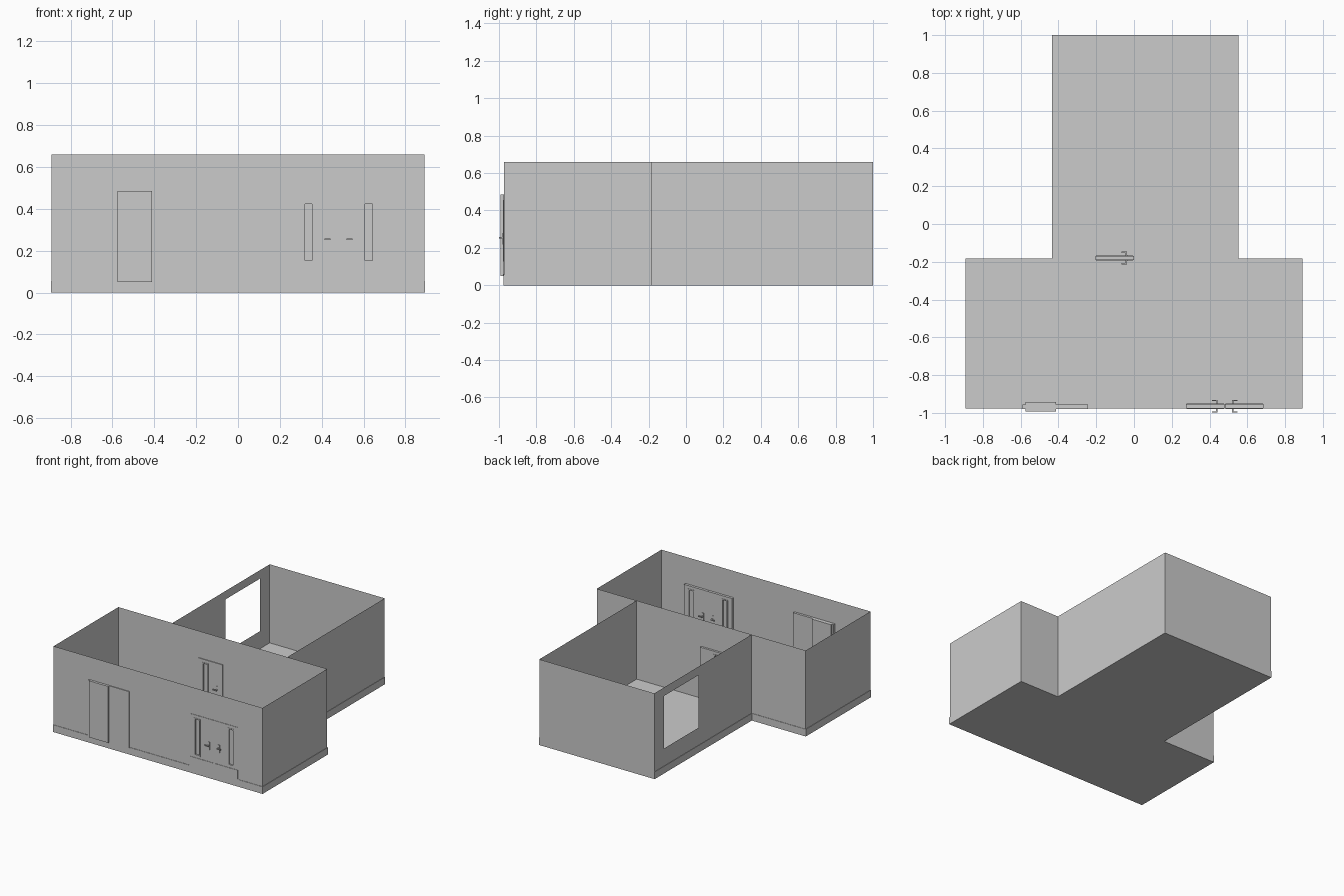
import bpy, bmesh
from mathutils import Vector

if "Cube" in bpy.data.objects:
    bpy.data.objects.remove(bpy.data.objects["Cube"])

H = 0.66          # wall height
BASE = 0.055      # floor slab height
DOOR_TOP = 0.455


def finish(name, bm):
    bmesh.ops.remove_doubles(bm, verts=bm.verts, dist=1e-5)
    me = bpy.data.meshes.new(name)
    bm.to_mesh(me)
    bm.free()
    ob = bpy.data.objects.new(name, me)
    bpy.context.collection.objects.link(ob)
    return ob


def box(name, x, y, z):
    bm = bmesh.new()
    bmesh.ops.create_cube(bm, size=1)
    for v in bm.verts:
        for i, (a, b) in enumerate((sorted(x), sorted(y), sorted(z))):
            v.co[i] = a if v.co[i] < 0 else b
    return finish(name, bm)


def sheet(name, p, q, z, holes=(), thickness=0, flip=False):
    """Upright panel from p to q in plan; holes are (along0, along1, z0, z1)."""
    p, q = Vector((*p, 0)), Vector((*q, 0))
    d = (q - p).normalized()
    us = sorted({0, (q - p).length, *(u for h in holes for u in h[:2])})
    zs = sorted({*z, *(w for h in holes for w in h[2:])})
    bm = bmesh.new()
    for a, b in zip(us, us[1:]):
        for c, e in zip(zs, zs[1:]):
            m, n = (a + b) / 2, (c + e) / 2
            if any(h[0] < m < h[1] and h[2] < n < h[3] for h in holes):
                continue
            vs = [bm.verts.new(p + d * u + Vector((0, 0, w)))
                  for u, w in ((a, c), (b, c), (b, e), (a, e))]
            bm.faces.new(vs[::-1] if flip else vs)
    ob = finish(name, bm)
    if thickness:
        mod = ob.modifiers.new("thickness", 'SOLIDIFY')
        mod.thickness, mod.offset = thickness, 0
    return ob


def outline(g):
    """T-shaped plan grown outward by g, counter-clockwise."""
    return [(-.89 - g, -.973 - g), (.89 + g, -.973 - g), (.89 + g, -.185 + g),
            (.55 + g, -.185 + g), (.55 + g, 1), (-.43 - g, 1),
            (-.43 - g, -.185 + g), (-.89 - g, -.185 + g)]


# floor slab that shows outside as a low plinth
bm = bmesh.new()
f = bm.faces.new([bm.verts.new((x, y, 0)) for x, y in outline(.003)])
top = bmesh.ops.extrude_face_region(bm, geom=[f])['geom']
bmesh.ops.translate(bm, vec=(0, 0, BASE),
                    verts=[v for v in top if isinstance(v, bmesh.types.BMVert)])
bmesh.ops.recalc_face_normals(bm, faces=bm.faces)
finish("floor_slab", bm)

# outer walls, with door openings in front and a window opening on the left
pts = outline(0)
openings = {0: [(.305, .64, BASE, .48), (1.17, 1.57, BASE, DOOR_TOP - .005)],
            5: [(.12, .54, .19, .595)]}
names = ["front_wall", "front_room_right_wall", "right_shoulder_wall", "back_room_right_wall",
         "back_wall", "back_room_left_wall", "left_shoulder_wall", "front_room_left_wall"]
for i, n in enumerate(names):
    sheet(n, pts[i], pts[(i + 1) % 8], (0.001, H), openings.get(i, ()))

# wall between the two rooms
sheet("partition_wall", (-.43, -.185), (.55, -.185), (BASE, H),
      [(.23, .425, BASE, DOOR_TOP - .005)])


def door_leaf(name, hinge, s, y):
    """Leaf 0.205 wide, opening edge at hinge + s * 0.205."""
    def X(a, b):
        return (hinge + s * a, hinge + s * b)
    sheet(name, (hinge, y), (hinge + s * .205, y), (BASE, DOOR_TOP),
          [(.038, .085, .145, .43)], .022, s < 0)
    # glazing and its raised frame
    box(name + "_glass", X(.038, .085), (y - .003, y + .003), (.145, .43))
    frame = sheet(name + "_window_frame", (hinge + s * .036, y), (hinge + s * .087, y),
                  (.143, .432), [(.008, .043, .152, .423)], .028, s < 0)
    for side, k in (("front", -1), ("rear", 1)):
        def Y(a, b):
            return (y + k * a, y + k * b)
        n = f"{name}_{side}_"
        box(n + "kick_plate", X(.004, .201), Y(.01, .014), (BASE + .004, .127))
        # handle: back plate, stem and lever
        box(n + "handle_plate", X(.158, .17), Y(.01, .015), (.218, .28))
        box(n + "handle_stem", X(.16, .168), Y(.014, .034), (.25, .258))
        box(n + "handle_lever", X(.138, .168), Y(.027, .034), (.25, .258))


# double entrance door and inner single door
door_leaf("entrance_left_leaf", .275, 1, -.965)
door_leaf("entrance_right_leaf", .686, -1, -.965)
door_leaf("inner_door", -.205, 1, -.18)

# sliding door: thick leaf on the left, thin panel on the right
box("sliding_door_jamb", (-.589, -.575), (-.98, -.955), (.05, .485))
box("sliding_door_leaf", (-.575, -.412), (-.992, -.943), (.05, .485))
box("sliding_door_fixed_panel", (-.412, -.243), (-.979, -.955), (.05, .485))
